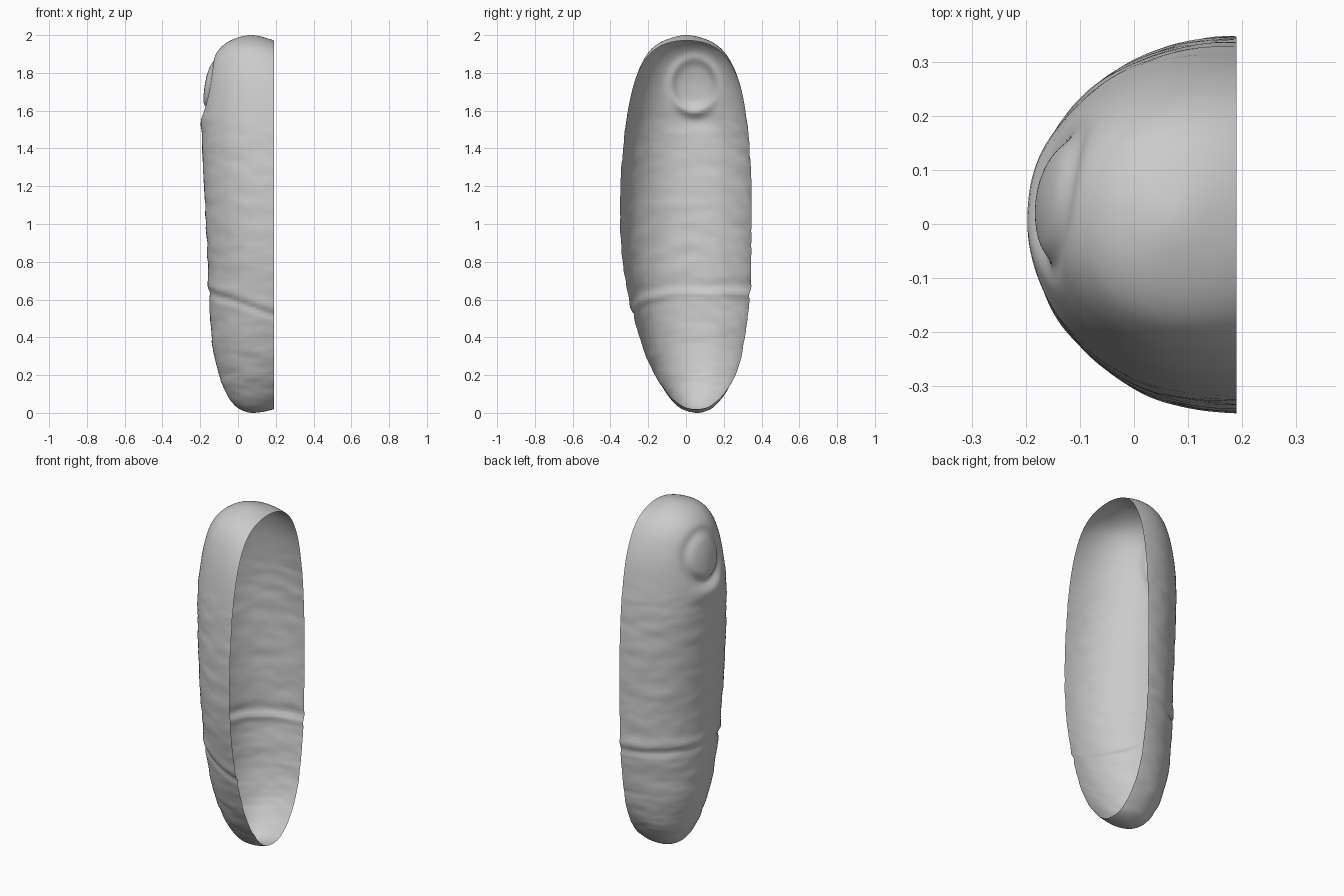
import bpy, bmesh, math
from mathutils import Vector, noise

if "Cube" in bpy.data.objects:
    bpy.data.objects.remove(bpy.data.objects["Cube"])

# Stations up the finger: z, back x, virtual front x, left y, right y
STATIONS = [
    (0.00, 0.08, 0.08, 0.06, 0.06),
    (0.02, 0.01, 0.19, -0.02, 0.13),
    (0.06, -0.035, 0.26, -0.07, 0.175),
    (0.12, -0.07, 0.33, -0.115, 0.22),
    (0.20, -0.10, 0.40, -0.165, 0.263),
    (0.32, -0.13, 0.48, -0.22, 0.297),
    (0.46, -0.145, 0.53, -0.265, 0.32),
    (0.62, -0.153, 0.55, -0.305, 0.338),
    (0.80, -0.160, 0.56, -0.335, 0.345),
    (1.00, -0.170, 0.57, -0.349, 0.347),
    (1.20, -0.180, 0.57, -0.347, 0.346),
    (1.40, -0.190, 0.56, -0.333, 0.337),
    (1.55, -0.191, 0.54, -0.316, 0.322),
    (1.70, -0.175, 0.48, -0.287, 0.296),
    (1.80, -0.157, 0.42, -0.256, 0.265),
    (1.88, -0.130, 0.35, -0.218, 0.225),
    (1.94, -0.085, 0.26, -0.168, 0.173),
    (1.98, -0.02, 0.165, -0.093, 0.10),
    (2.00, 0.07, 0.07, 0.003, 0.003),
]
STEPS, SEGS, RIM_X = 10, 160, 0.19


def flip(s):
    return (s[0], s[2], s[1], s[4], s[3])


def station(u):
    """Smooth interpolation of the stations, rounded over at both poles."""
    pts = [flip(STATIONS[1])] + STATIONS + [flip(STATIONS[-2])]
    i = min(int(u), len(STATIONS) - 2)
    t = u - i
    return [0.5 * (2 * b + (c - a) * t + (2 * a - 5 * b + 4 * c - d) * t * t
                   + (3 * b - a - 3 * c + d) * t ** 3)
            for a, b, c, d in zip(*pts[i:i + 4])]


def bell(v, w):
    return math.exp(-(v / w) ** 2)


def relief(p):
    """Signed outward offset for the nail, joint crease and wrinkles."""
    h = 0.0
    if p.x < 0.1:
        dy, dz = (p.y - 0.045) / 0.125, (p.z - 1.735) / 0.14
        r = math.hypot(dy, dz)
        low = max(0.0, -dz / max(r, 0.01))
        h -= (0.011 + 0.022 * low ** 2) * bell(r - 1.0, 0.20)   # nail groove
        h += 0.007 * bell(r, 0.75)                              # nail plate
        h += 0.008 * bell(p.z - 1.545, 0.04) * bell(p.y - 0.05, 0.13)  # cuticle fold
    slope = 0.34 if p.y < 0 else 0.02
    d = p.z - (0.635 - slope * max(0.0, p.x + 0.15))
    h += 0.006 * bell(d - 0.035, 0.035) - 0.010 * bell(d, 0.018)  # joint crease
    body = min(1.0, p.z / 0.15) * max(0.0, min(1.0, (1.65 - p.z) / 0.15))
    h += body * 0.004 * noise.noise(Vector((p.x * 6, p.y * 6, p.z * 15)))
    h += body * 0.0022 * noise.noise(Vector((p.x * 12, p.y * 12, p.z * 34)))
    return h


# Closed finger body from stacked rings
bm = bmesh.new()
rings = []
last = len(STATIONS) - 1
for k in range(1, last * STEPS):
    z, xb, xf, yl, yr = station(k / STEPS)
    cx, cy, rx, ry = (xb + xf) / 2, (yl + yr) / 2, (xf - xb) / 2, (yr - yl) / 2
    ring = []
    for j in range(SEGS):
        a = 2 * math.pi * j / SEGS
        c, s = math.cos(a), math.sin(a)
        e = 2 / 2.12
        p = Vector((cx + rx * math.copysign(abs(c) ** e, c),
                    cy + ry * math.copysign(abs(s) ** e, s), z))
        n = Vector((c / rx, s / ry, 0)).normalized()
        ring.append(bm.verts.new(p + n * relief(p)))
    rings.append(ring)
for lo, hi in zip(rings, rings[1:]):
    for j in range(SEGS):
        m = (j + 1) % SEGS
        bm.faces.new((lo[j], lo[m], hi[m], hi[j]))
for ring, s, up in ((rings[0], STATIONS[0], False), (rings[-1], STATIONS[-1], True)):
    pole = bm.verts.new(((s[1] + s[2]) / 2, s[3], s[0]))
    for j in range(SEGS):
        a, b = ring[j], ring[(j + 1) % SEGS]
        bm.faces.new((a, b, pole) if up else (b, a, pole))

# Cut away everything past the flat rim, leaving an open shell
bmesh.ops.bisect_plane(bm, geom=bm.verts[:] + bm.edges[:] + bm.faces[:], dist=1e-5,
                       plane_co=(RIM_X, 0, 0), plane_no=(1, 0, 0), clear_outer=True)
for f in bm.faces:
    f.smooth = True
mesh = bpy.data.meshes.new("finger_shell")
bm.to_mesh(mesh)
bm.free()
bpy.context.collection.objects.link(bpy.data.objects.new("finger_shell", mesh))
